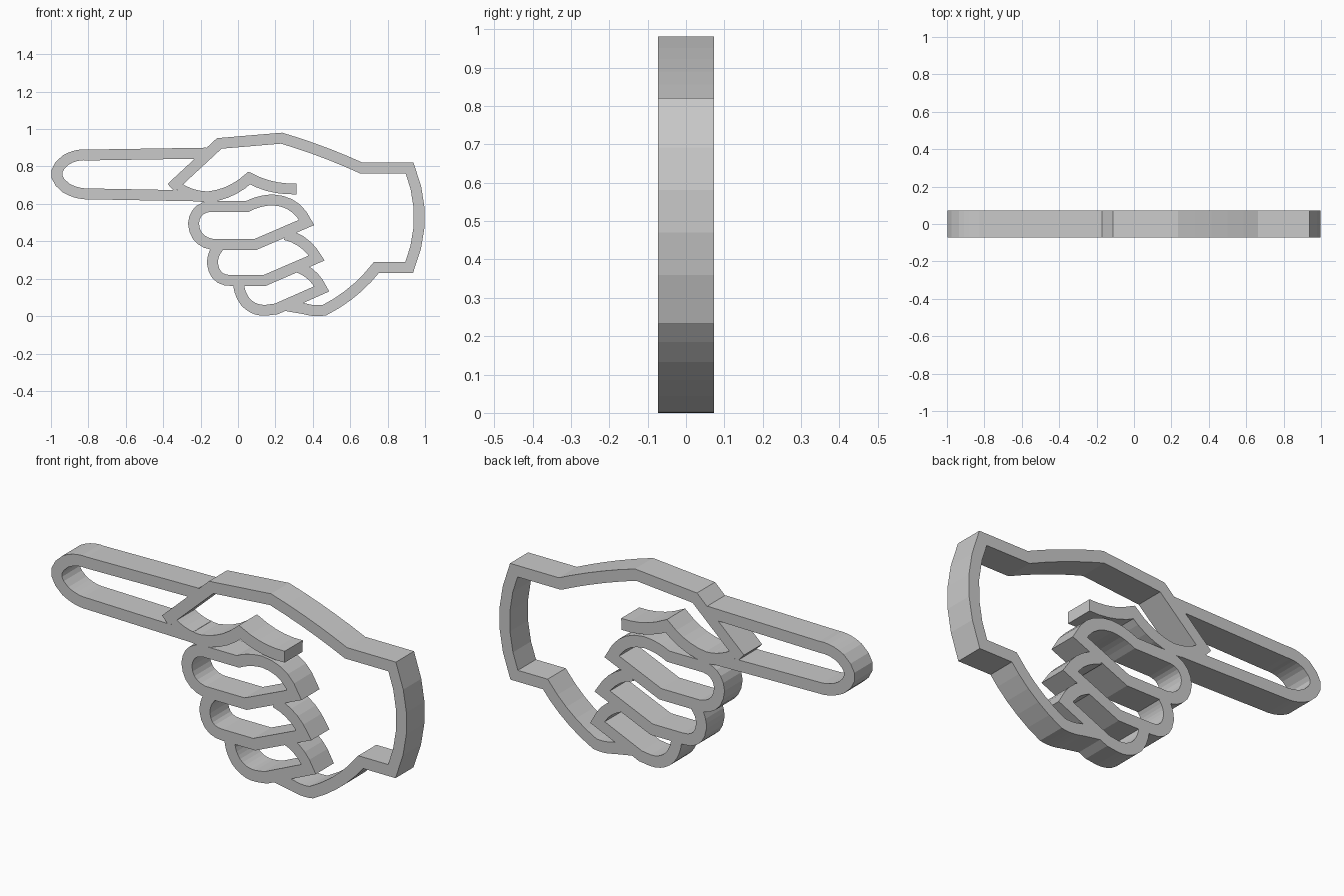
import bpy
import bmesh
from mathutils import Vector
from mathutils.geometry import delaunay_2d_cdt, intersect_point_quad_2d

WIDTH = 0.058      # thickness of the drawn line
DEPTH = 0.145      # front to back
ARC_STEPS = 5

# Centre lines in the x-z plane: (x, z) or (x, z, bulge of the next segment)
index_finger = [(-.17, .876), (-.80, .866, -.01), (-.92, .84, -.05),
                (-.92, .69, -.01), (-.79, .658), (-.20, .647)]
palm = [(-.357, .69), (-.10, .928), (.233, .956, .008), (.658, .797),
        (.917, .797, .054), (.915, .265), (.74, .265, .02),
        (.463, .037, .006), (.36, .043), (.25, .062)]
thumb = [(-.318, .69, -.012), (-.16, .642, -.02), (.06, .743, -.018), (.313, .685)]
upper_curled_finger = [(-.152, .591), (.05, .591, .008), (.185, .626, .033),
                       (.366, .505), (.094, .388), (-.136, .388, .03),
                       (-.238, .50, .025)]
middle_curled_finger = [(-.104, .374, -.01), (-.136, .283, -.03), (-.035, .195),
                        (.142, .195), (.42, .315, -.022), (.255, .44)]
lower_curled_finger = [(.003, .19, -.01), (.04, .08, -.014), (.15, .036),
                       (.205, .043), (.447, .15, -.02), (.31, .27)]


def trace(path, closed):
    """Turn corners and bulges into a dense centre line."""
    points = []
    pairs = list(zip(path, path[1:] + path[:1]))
    if not closed:
        pairs.pop()
    for start, end in pairs:
        a, b = Vector(start[:2]), Vector(end[:2])
        bulge = start[2] if len(start) > 2 else 0
        side = Vector((a.y - b.y, b.x - a.x)).normalized()
        steps = ARC_STEPS if bulge else 1
        for i in range(steps):
            t = i / steps
            points.append(a.lerp(b, t) + side * (4 * bulge * t * (1 - t)))
    if not closed:
        points.append(Vector(path[-1][:2]))
    return points


def ribbon(path, closed=False):
    """Give a centre line its width, with mitred corners, as a row of quads."""
    points = trace(path, closed)
    count = len(points)
    rails = []
    for i, p in enumerate(points):
        before = points[i - 1] if closed or i > 0 else None
        after = points[(i + 1) % count] if closed or i < count - 1 else None
        d_in = (p - before).normalized() if before else (after - p).normalized()
        d_out = (after - p).normalized() if after else d_in
        n_in = Vector((-d_in.y, d_in.x))
        n_out = Vector((-d_out.y, d_out.x))
        miter = (n_in + n_out).normalized()
        offset = miter * (WIDTH / 2 / miter.dot(n_in))
        rails.append((p - offset, p + offset))
    following = rails[1:] + (rails[:1] if closed else [])
    return [(a[0], b[0], b[1], a[1]) for a, b in zip(rails, following)]


def merge_flat(quads):
    """Merge overlapping flat quads into one conforming sheet."""
    coords = [corner for quad in quads for corner in quad]
    edges = [(i + k, i + (k + 1) % 4) for i in range(0, len(coords), 4) for k in range(4)]
    verts, _, tris, *_ = delaunay_2d_cdt(coords, edges, [], 0, 1e-5)

    def covered(tri):
        centre = sum((verts[i] for i in tri), Vector((0, 0))) / 3
        return any(intersect_point_quad_2d(centre, *quad) for quad in quads)

    return verts, [tri for tri in tris if covered(tri)]


def make_material(name, colour):
    material = bpy.data.materials.new(name)
    material.use_nodes = True
    material.diffuse_color = colour
    material.node_tree.nodes["Principled BSDF"].inputs["Base Color"].default_value = colour
    return material


def build_solid(name, quads, material):
    """Extrude the merged sheet from front to back and stand it on the floor."""
    verts, faces = merge_flat(quads)
    floor = min(v.y for v in verts)
    bm = bmesh.new()
    corners = [bm.verts.new((v.x, -DEPTH / 2, v.y - floor)) for v in verts]
    sheet = [bm.faces.new([corners[i] for i in face]) for face in faces]
    bmesh.ops.delete(bm, geom=[v for v in bm.verts if not v.link_faces], context='VERTS')
    extruded = bmesh.ops.extrude_face_region(bm, geom=sheet, use_keep_orig=True)
    moved = [g for g in extruded["geom"] if isinstance(g, bmesh.types.BMVert)]
    bmesh.ops.translate(bm, verts=moved, vec=(0, DEPTH, 0))
    bmesh.ops.recalc_face_normals(bm, faces=bm.faces[:])
    mesh = bpy.data.meshes.new(name)
    bm.to_mesh(mesh)
    bm.free()
    mesh.materials.append(material)
    solid = bpy.data.objects.new(name, mesh)
    bpy.context.collection.objects.link(solid)


cube = bpy.data.objects.get("Cube")
if cube:
    bpy.data.objects.remove(cube, do_unlink=True)

# All line parts of the hand form one solid
lines = ribbon(upper_curled_finger, closed=True)
for part in (index_finger, palm, thumb, middle_curled_finger, lower_curled_finger):
    lines += ribbon(part)

grey = make_material("plain grey", (0.59, 0.59, 0.59, 1))
build_solid("pointing_hand_outline", lines, grey)
